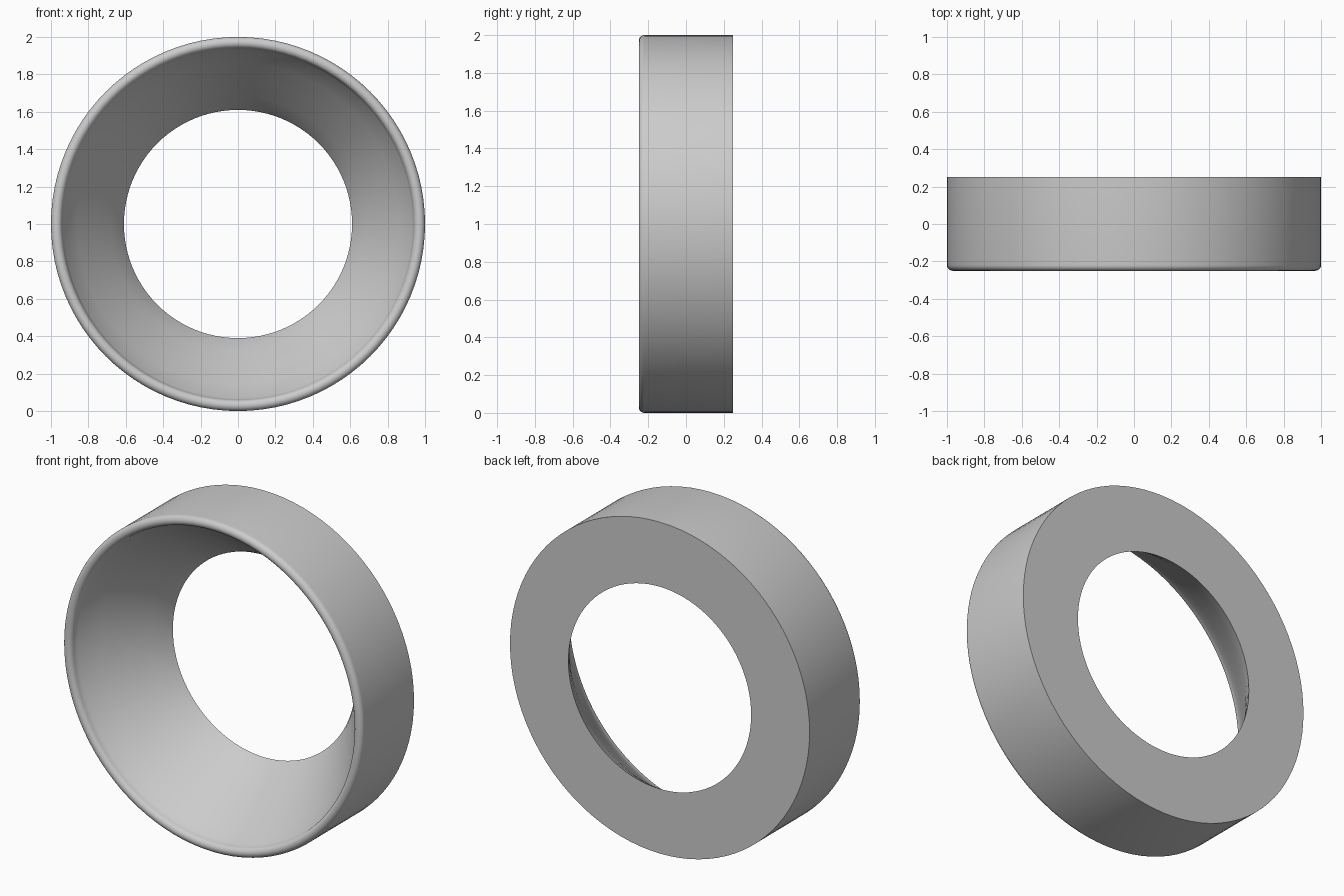
import bpy, bmesh
from math import sin, cos, pi, radians

if "Cube" in bpy.data.objects:
    bpy.data.objects.remove(bpy.data.objects["Cube"])

SEGMENTS = 96

# Cross-section as (radius, y): flat back, straight outer wall, rounded front rim, funnel bore
r = 0.03
profile = [(0.61, 0.25), (1.0, 0.25)]
for i in range(7):                                   # outer and inner rim rounding
    a = i / 6 * pi / 2
    profile.append((1 - r + r * cos(a), -0.25 + r - r * sin(a)))
for i in range(1, 7):
    a = pi / 2 + i / 6 * pi / 2
    profile.append((1 - r + r * cos(a), -0.25 + r - r * sin(a)))
# gently curved funnel narrowing to the back hole
profile += [(0.932, -0.20), (0.86, -0.10), (0.77, 0.02), (0.68, 0.14), (0.635, 0.205)]

# Lathe the section about the y axis
bm = bmesh.new()
rings = []
for k in range(SEGMENTS):
    t = 2 * pi * k / SEGMENTS
    rings.append([bm.verts.new((p * sin(t), y, 1 + p * cos(t))) for p, y in profile])
n = len(profile)
for k in range(SEGMENTS):
    a, b = rings[k], rings[(k + 1) % SEGMENTS]
    for i in range(n):
        j = (i + 1) % n
        bm.faces.new((a[i], a[j], b[j], b[i]))
bmesh.ops.recalc_face_normals(bm, faces=bm.faces)
mesh = bpy.data.meshes.new("funnel_ring")
bm.to_mesh(mesh)
bm.free()

ring = bpy.data.objects.new("funnel_ring", mesh)
bpy.context.collection.objects.link(ring)
bpy.context.view_layer.objects.active = ring
ring.select_set(True)
bpy.ops.object.shade_smooth_by_angle(angle=radians(35))
